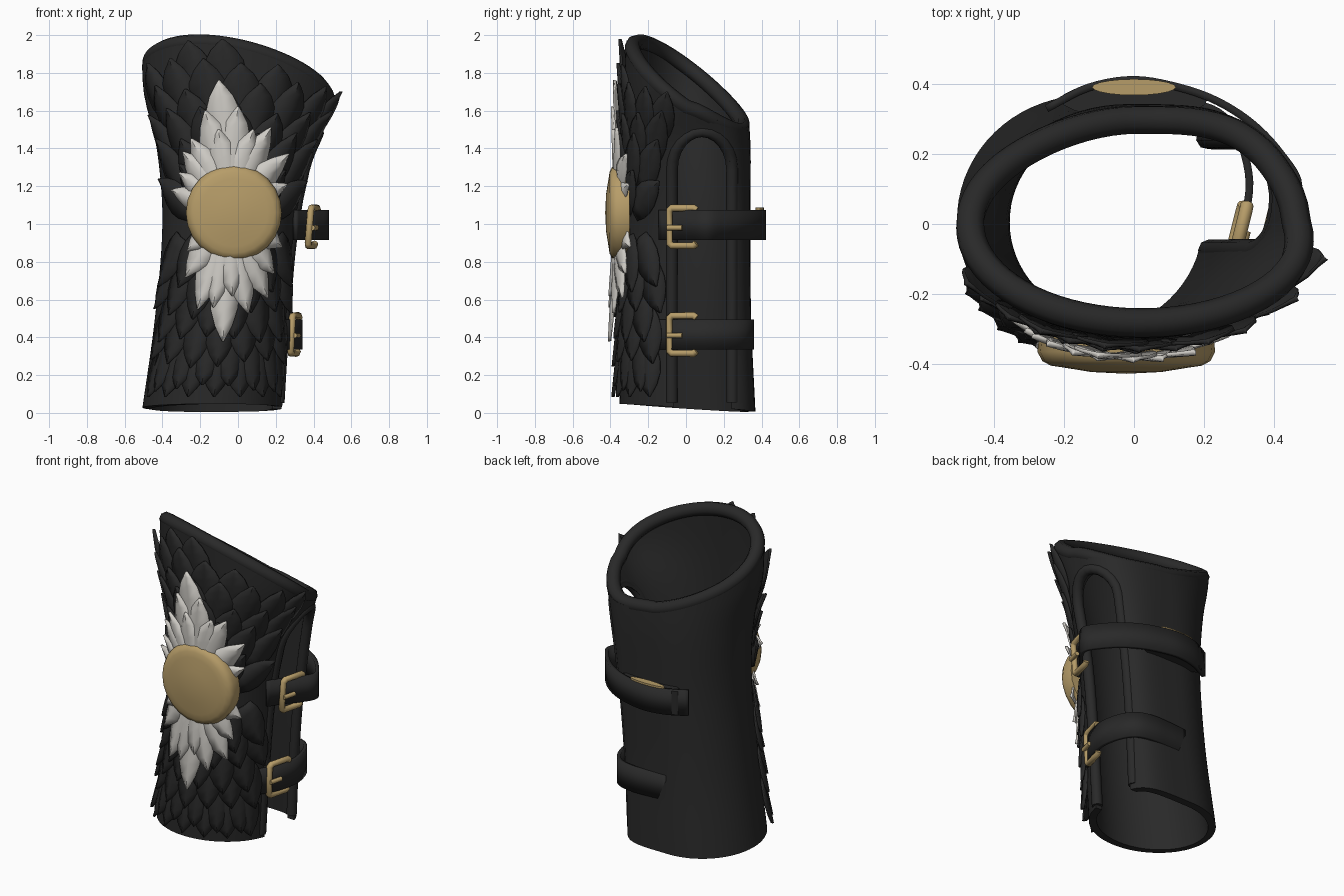
import bpy, bmesh, math
from math import sin, cos, pi, radians
from mathutils import Vector

if "Cube" in bpy.data.objects:
    bpy.data.objects.remove(bpy.data.objects["Cube"])


def material(name, rgb):
    m = bpy.data.materials.new(name)
    m.use_nodes = True
    m.diffuse_color = (*rgb, 1)
    m.node_tree.nodes["Principled BSDF"].inputs["Base Color"].default_value = (*rgb, 1)
    return m


BLACK = material("black leather", (0.022, 0.022, 0.022))
WHITE = material("off white", (0.62, 0.60, 0.56))
GOLD = material("brass", (0.47, 0.335, 0.14))


def smooth(ob, angle=40):
    bpy.ops.object.select_all(action='DESELECT')
    ob.select_set(True)
    bpy.context.view_layer.objects.active = ob
    bpy.ops.object.shade_smooth_by_angle(angle=radians(angle))


def finish(name, bm, mat, thickness=0, offset=-1, angle=40):
    bmesh.ops.recalc_face_normals(bm, faces=bm.faces)
    mesh = bpy.data.meshes.new(name)
    bm.to_mesh(mesh)
    bm.free()
    ob = bpy.data.objects.new(name, mesh)
    bpy.context.collection.objects.link(ob)
    mesh.materials.append(mat)
    if thickness:
        mod = ob.modifiers.new("thickness", 'SOLIDIFY')
        mod.thickness, mod.offset = thickness, offset
    smooth(ob, angle)
    return ob


def tube(name, points, radius, mat, closed=False):
    cu = bpy.data.curves.new(name, 'CURVE')
    cu.dimensions = '3D'
    cu.bevel_depth, cu.bevel_resolution, cu.use_fill_caps = radius, 2, True
    sp = cu.splines.new('POLY')
    sp.points.add(len(points) - 1)
    for p, co in zip(sp.points, points):
        p.co = (*co, 1)
    sp.use_cyclic_u = closed
    sp.use_smooth = True
    ob = bpy.data.objects.new(name, cu)
    bpy.context.collection.objects.link(ob)
    cu.materials.append(mat)


def catmull(pts, steps=5):
    pts = [Vector(p) for p in pts]
    ext = [pts[0] * 2 - pts[1]] + pts + [pts[-1] * 2 - pts[-2]]
    out = []
    for a, b, c, d in zip(ext, ext[1:], ext[2:], ext[3:]):
        for i in range(steps):
            t = i / steps
            out.append(0.5 * (2 * b + (c - a) * t + (2 * a - 5 * b + 4 * c - d) * t * t
                              + (3 * b - a - 3 * c + d) * t ** 3))
    return out + [pts[-1]]


# Cuff cross-sections by height: z, centre x, radius x, centre y, radius y
SECTIONS = catmull([(0, -.135, .375, .008, .36), (.5, -.085, .355, 0, .345),
                    (1, -.04, .36, .005, .335), (1.4, -.01, .42, .007, .335),
                    (1.7, .015, .515, -.003, .325), (2, .015, .52, -.003, .315)])


def section(z):
    z = min(max(z, 0), 1.999)
    for a, b in zip(SECTIONS, SECTIONS[1:]):
        if a[0] <= z <= b[0]:
            return a.lerp(b, (z - a[0]) / (b[0] - a[0]))[1:]
    return SECTIONS[-1][1:]


def corner(z):
    # The back left corner is squarer than the rest, most of all low down
    return 4.6 - 1.8 * min(1, max(0, (z - 1) / .55))


def spow(v, power):
    return math.copysign(abs(v) ** power, v)


def surf(a, z, off=0):
    cx, rx, cy, ry = section(z)
    power = 2 / corner(z) if cos(a) > 0 and sin(a) > 0 else 1
    return Vector((cx + (rx + off) * spow(cos(a), power), cy + (ry + off) * spow(sin(a), power), z))


def top(a):
    return 1.728 - 0.207 * sin(a) - 0.11 * cos(a)


def bottom(a):
    return 0.028 - 0.02 * sin(a)


def side_point(y, z, off=0):
    cx, rx, cy, ry = section(z)
    s = max(-1, min(1, (y - cy) / ry))
    return surf(math.asin(spow(s, corner(z) / 2 if s > 0 else 1)), z, off)


# Cuff shell
AROUND, UP = 72, 24
ANGLES = [2 * pi * i / AROUND for i in range(AROUND)]
bm = bmesh.new()
rings = [[bm.verts.new(surf(a, bottom(a) + (top(a) - bottom(a)) * j / UP)) for a in ANGLES]
         for j in range(UP + 1)]
for lo, hi in zip(rings, rings[1:]):
    for i in range(AROUND):
        k = (i + 1) % AROUND
        bm.faces.new((lo[i], lo[k], hi[k], hi[i]))
cuff = finish("cuff_shell", bm, BLACK, 0.045)


# Arched side slot, cut out of the shell
def arch(y0, y1, z0, crown):
    mid, r = (y0 + y1) / 2, (y1 - y0) / 2
    side = [z0 + (crown - .2 - z0) * i / 8 for i in range(8)]
    return ([(y0, z) for z in side]
            + [(mid - r * cos(t), crown - .2 + .2 * sin(t)) for t in (pi * i / 12 for i in range(13))]
            + [(y1, z) for z in reversed(side)])


bm = bmesh.new()
face = bm.faces.new([bm.verts.new((0.04, y, z)) for y, z in arch(-.065, .24, -.2, 1.47)])
ext = bmesh.ops.extrude_face_region(bm, geom=[face])
bmesh.ops.translate(bm, vec=(0.9, 0, 0), verts=[v for v in ext["geom"] if isinstance(v, bmesh.types.BMVert)])
cutter = finish("slot_cutter", bm, BLACK)
cutter.hide_render = True
mod = cuff.modifiers.new("slot", 'BOOLEAN')
mod.operation, mod.object, mod.solver = 'DIFFERENCE', cutter, 'EXACT'
bpy.context.view_layer.update()
cut = bpy.data.meshes.new_from_object(cuff.evaluated_get(bpy.context.evaluated_depsgraph_get()))
cuff.modifiers.clear()
cuff.data = cut
bpy.data.objects.remove(cutter)
smooth(cuff)

# Thick rounded top edge and slot trim
tube("top_rim", [surf(a, top(a), -.038) for a in ANGLES], .042, BLACK, True)
tube("slot_trim", [side_point(y, z, -.018) for y, z in arch(-.08, .258, .055, 1.49)], .032, BLACK)

# Feathers: leaf plates laid on the shell
CENTRE = (-.04, 1.06)
GIRTH = .42
LEAF = [(0, .6), (.2, .9), (.4, 1), (.6, .9), (.8, .58), (.92, .26), (1, .02)]


def feather(bm, u, z, du, dz, length, half, low, high):
    rows = []
    for t, w in LEAF:
        row = []
        for s in (-1, 0, 1):
            pu = u + du * t * length + dz * s * w * half
            pz = z + dz * t * length - du * s * w * half
            lift = low + (high - low) * t + (.01 if s == 0 else 0)
            row.append(bm.verts.new(surf(-pi / 2 + pu / GIRTH, pz, lift)))
        rows.append(row)
    for a, b in zip(rows, rows[1:]):
        for i in (0, 1):
            bm.faces.new((a[i], a[i + 1], b[i + 1], b[i]))


bm = bmesh.new()
for row in range(-6, 7):
    z = CENTRE[1] + row * .128
    for col in range(-5, 6):
        u = (col + .5 * (row % 2)) * .13
        du, dz = u * .42, (z - CENTRE[1]) * 1.2 + (.08 if row >= 0 else -.08)
        n = math.hypot(du, dz)
        du, dz = du / n, dz / n
        length = .29 + .02 * sin(col * 5 + row * 3)
        # The lowest row stops just above the hem
        z0 = max(z, .085 - dz * length) if row < 0 else z
        tip_u, tip_z = u + du * length, z0 + dz * length
        a = -pi / 2 + tip_u / GIRTH
        limit = radians(75 if z > 1.4 else 70)
        if abs(tip_u / GIRTH) > limit or tip_z > top(a) + .03:
            continue
        if abs(tip_u + .03) / .3 + abs(tip_z - CENTRE[1]) / .64 < .9:
            continue
        feather(bm, u, z0, du, dz, length, .088, .002, .03)
finish("dark_feathers", bm, BLACK, .01, 0, 30)

# White feather burst: tip x, tip z
TIPS = [(-.10, 1.76), (0, 1.62), (-.17, 1.6), (.17, 1.51), (-.24, 1.45), (.08, 1.5), (.26, 1.37),
        (-.28, 1.38), (-.1, 1.5), (-.34, 1.18), (.25, 1.21), (-.3, 1.27), (-.08, .38), (-.21, .55), (.05, .53),
        (-.13, .56), (.15, .61), (-.27, .72), (.18, .74), (-.03, .62), (-.26, .86), (.22, .88)]
bm = bmesh.new()
for x, z in TIPS:
    cx, rx = section(z)[:2]
    u = math.asin((x - cx) / (rx + .05)) * GIRTH
    du, dz = u - CENTRE[0] * .5, z - CENTRE[1]
    n = math.hypot(du, dz)
    du, dz = du / n, dz / n
    length = min(.42, n * .85)
    feather(bm, u - du * length, z - dz * length, du, dz, length,
            .082 if n > .35 else .065, .038, .066 - n * .02)
finish("white_feathers", bm, WHITE, .01, 0, 30)

# Domed medallion
bm = bmesh.new()
profile = [(0, -.428), (.1, -.423), (.18, -.41), (.215, -.405), (.24, -.392), (.254, -.365), (.247, -.30), (0, -.29)]
verts = [bm.verts.new((r, y, 0)) for r, y in profile]
edges = [bm.edges.new(p) for p in zip(verts, verts[1:])]
bmesh.ops.spin(bm, geom=verts + edges, cent=(0, 0, 0), axis=(0, 1, 0), angle=2 * pi, steps=24)
bmesh.ops.remove_doubles(bm, verts=bm.verts, dist=.0005)
finish("medallion", bm, GOLD).location = (-.022, 0, 1.06)


# Straps
def strap(name, path, z, half):
    bm = bmesh.new()
    pts = catmull(path)
    rows = [[bm.verts.new((p.x, p.y, z + h)) for h in (-half, half)] for p in pts]
    for a, b in zip(rows, rows[1:]):
        bm.faces.new((a[0], b[0], b[1], a[1]))
    finish(name, bm, BLACK, .022, 0)


strap("upper_strap", [(-.25, .33), (-.13, .39), (0, .412), (.13, .39), (.24, .35), (.34, .285), (.42, .2),
                      (.47, .11), (.42, .02), (.36, -.05), (.3, -.14)], .995, .08)
strap("lower_strap", [(-.1, .335), (.02, .345), (.14, .347), (.24, .32), (.3, .245), (.33, .12),
                      (.31, 0), (.275, -.08), (.235, -.14)], .415, .08)


# Open buckle frames with prongs
def buckle(name, x, z, lean):
    def place(y, h):
        return (x + lean * h + .25 * y, y, z + h)
    half = [(.055, .088), (.04, .1), (-.075, .1), (-.088, .087)]
    loop = half + [(y, -h) for y, h in reversed(half)]
    tube(name + "_frame", [place(*p) for p in loop], .019, GOLD)
    tube(name + "_prong", [(place(y, -.005)[0] + .02, y, z - .005) for y in (-.1, -.02)], .014, GOLD)


buckle("upper_buckle", .4, .985, .08)
buckle("lower_buckle", .305, .415, .05)


# Back pocket with brass insert
def disc(name, mat, rx, ry, y, z0, z1):
    bm = bmesh.new()
    bmesh.ops.create_cone(bm, cap_ends=True, segments=20, radius1=1, radius2=1, depth=1)
    bmesh.ops.scale(bm, vec=(rx, ry, z1 - z0), verts=bm.verts)
    finish(name, bm, mat).location = (0, y, (z0 + z1) / 2)


disc("back_pocket", BLACK, .21, .052, .355, .92, 1.07)
disc("brass_insert", GOLD, .12, .023, .391, 1.0, 1.087)
